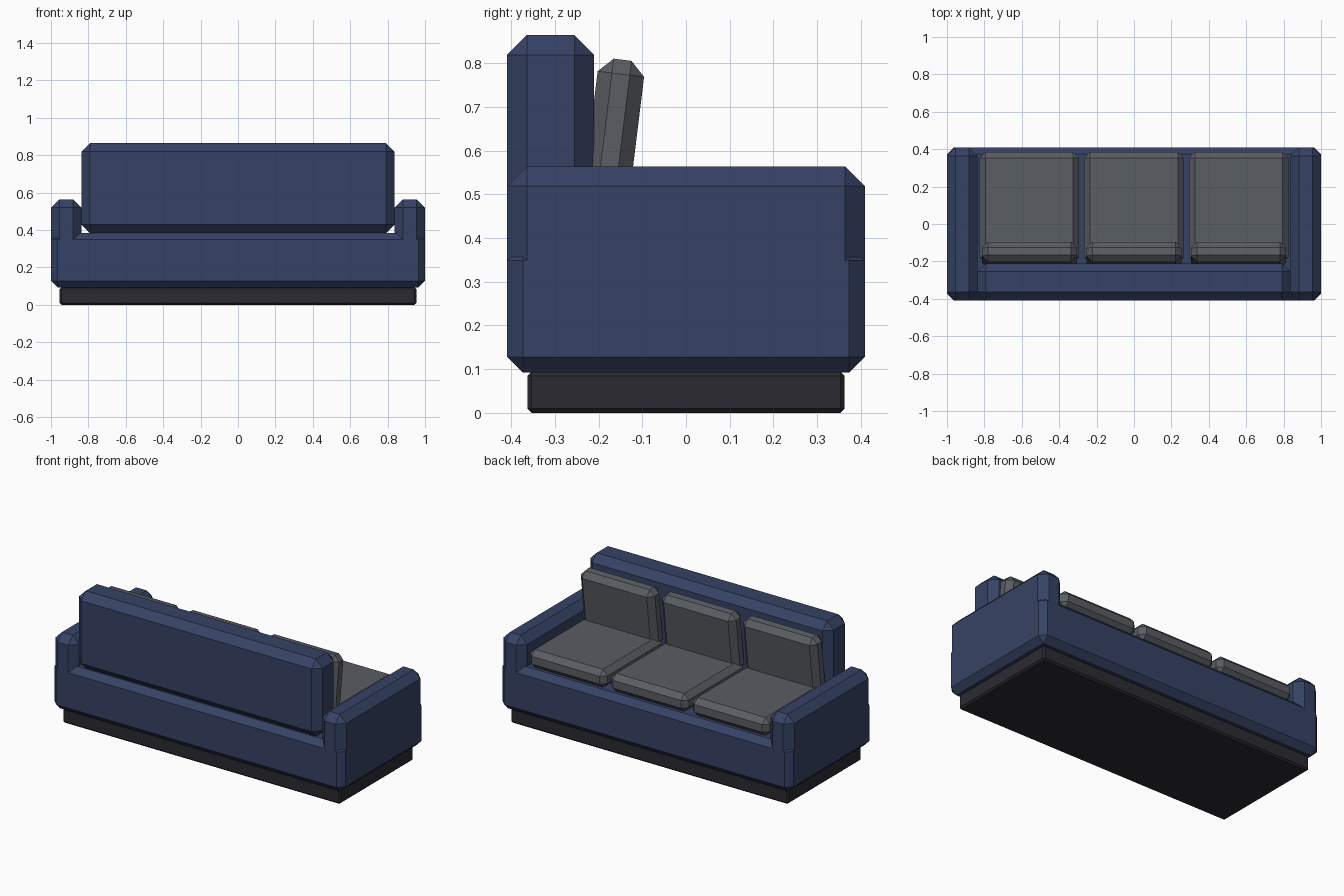
import bpy
import math
from mathutils import Matrix, Vector

old = bpy.data.objects.get("Cube")
if old:
    bpy.data.objects.remove(old, do_unlink=True)


def make_material(name, rgb):
    mat = bpy.data.materials.new(name)
    mat.use_nodes = True
    colour = (*rgb, 1.0)
    mat.diffuse_color = colour
    bsdf = next(n for n in mat.node_tree.nodes if n.type == "BSDF_PRINCIPLED")
    bsdf.inputs["Base Color"].default_value = colour
    bsdf.inputs["Roughness"].default_value = 0.8
    return mat


blue = make_material("navy_fabric", (0.037, 0.055, 0.130))
grey = make_material("grey_cushion", (0.102, 0.109, 0.125))
dark = make_material("dark_plinth", (0.024, 0.023, 0.031))


def chamfered_box(name, low, high, chamfer, mat, tilt=0.0):
    """Box between two corners with flat chamfers, tilted about x at its centre."""
    low, high = Vector(low), Vector(high)
    bpy.ops.mesh.primitive_cube_add(size=1)
    obj = bpy.context.object
    obj.name = name
    obj.data.transform(Matrix.Diagonal((*(high - low), 1.0)))
    obj.location = (low + high) / 2
    obj.rotation_euler.x = tilt
    obj.data.materials.append(mat)
    bevel = obj.modifiers.new("chamfer", "BEVEL")
    bevel.width = chamfer
    bevel.segments = 1
    return obj


# Plinth and main body
chamfered_box("plinth", (-0.954, -0.363, 0), (0.954, 0.363, 0.094), 0.01, dark)
chamfered_box("seat_body", (-1, -0.409, 0.092), (1, 0.409, 0.384), 0.036, blue)

# Backrest
chamfered_box("backrest", (-0.837, -0.409, 0.384), (0.837, -0.21, 0.864), 0.045, blue)

# Arms on both sides
for name, side in (("left_arm", 1), ("right_arm", -1)):
    x0, x1 = sorted((side * 0.837, side))
    chamfered_box(name, (x0, -0.409, 0.094), (x1, 0.409, 0.564), 0.045, blue)

# Three seat cushions, each with a back cushion leaning forward
for name, x in (("right", -0.559), ("middle", 0), ("left", 0.559)):
    chamfered_box(name + "_seat_cushion", (x - 0.266, -0.21, 0.384),
                  (x + 0.266, 0.384, 0.496), 0.032, grey)
    chamfered_box(name + "_back_cushion", (x - 0.255, -0.221, 0.439),
                  (x + 0.255, -0.114, 0.809), 0.033, grey, math.radians(-7))
